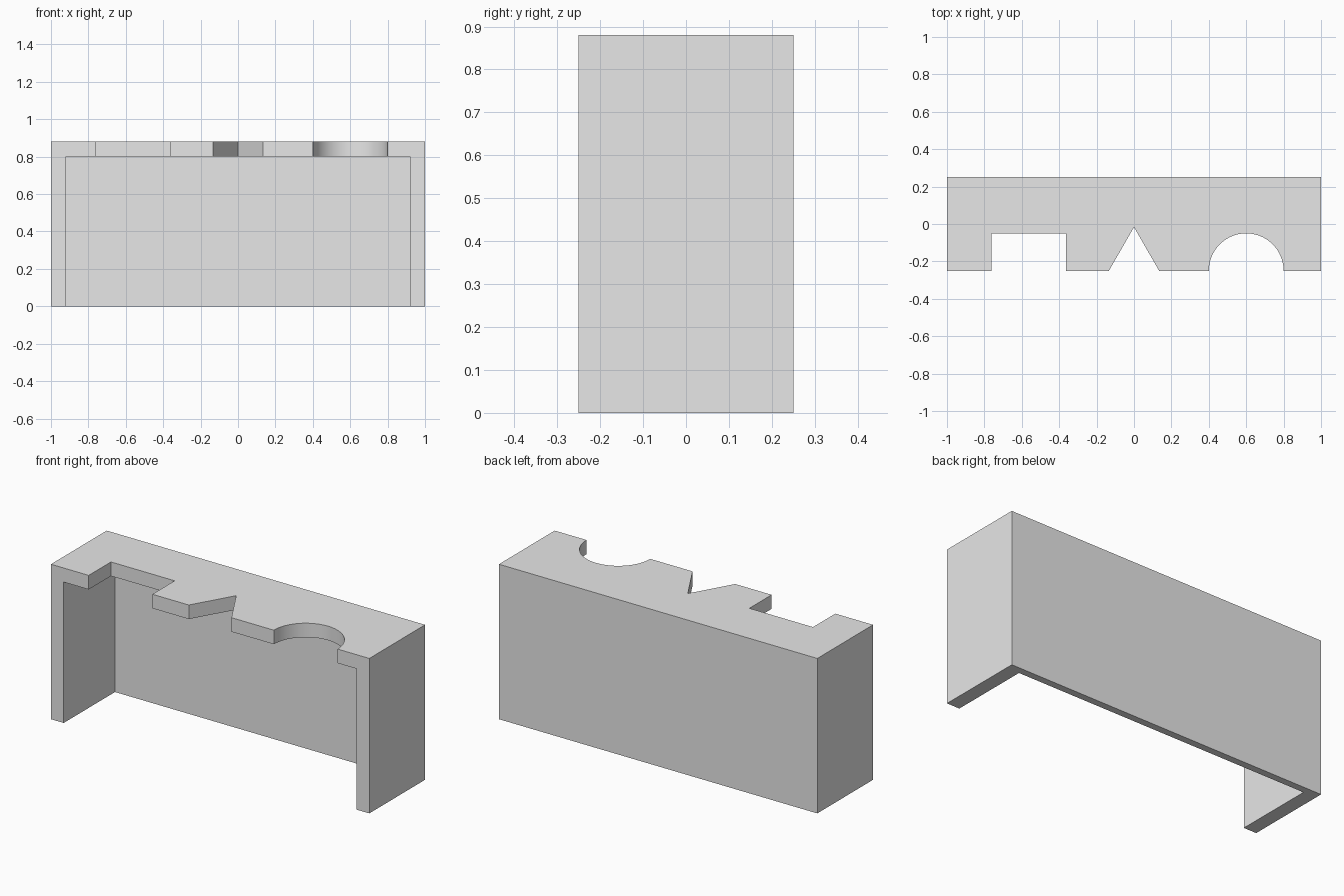
import bpy, bmesh, math

cube = bpy.data.objects.get("Cube")
if cube:
    bpy.data.objects.remove(cube, do_unlink=True)

HALF_W, HALF_D = 1.0, 0.25
HEIGHT, SIDE, BACK = 0.88, 0.08, 0.04
SHELF = HEIGHT - SIDE

grey = bpy.data.materials.new("plain grey")
grey.use_nodes = True
grey.diffuse_color = (0.8, 0.8, 0.8, 1)
grey.node_tree.nodes["Principled BSDF"].inputs["Base Color"].default_value = grey.diffuse_color


def prism(name, outline, z0, z1):
    """Extrude a flat outline (counter-clockwise) from z0 to z1."""
    bm = bmesh.new()
    face = bm.faces.new([bm.verts.new((x, y, z0)) for x, y in outline])
    new = bmesh.ops.extrude_face_region(bm, geom=[face])["geom"]
    top = [v for v in new if isinstance(v, bmesh.types.BMVert)]
    bmesh.ops.translate(bm, verts=top, vec=(0, 0, z1 - z0))
    bmesh.ops.recalc_face_normals(bm, faces=bm.faces)
    mesh = bpy.data.meshes.new(name)
    bm.to_mesh(mesh)
    bm.free()
    mesh.materials.append(grey)
    obj = bpy.data.objects.new(name, mesh)
    bpy.context.collection.objects.link(obj)
    return obj


# Walls: one U-shaped outline holding both sides and the thin back
inner_x, inner_y = HALF_W - SIDE, HALF_D - BACK
prism("side_and_back_walls", [
    (-HALF_W, -HALF_D), (-inner_x, -HALF_D), (-inner_x, inner_y), (inner_x, inner_y),
    (inner_x, -HALF_D), (HALF_W, -HALF_D), (HALF_W, HALF_D), (-HALF_W, HALF_D)], 0, SHELF)

# Top slab: square, triangular and half-round notches along the front edge
square = [(-0.763, -HALF_D), (-0.763, -0.05), (-0.363, -0.05), (-0.363, -HALF_D)]
triangle = [(-0.134, -HALF_D), (0, -0.016), (0.134, -HALF_D)]
STEPS = 32
arc = [(0.6 - 0.2 * math.cos(math.pi * i / STEPS),
        -HALF_D + 0.2 * math.sin(math.pi * i / STEPS)) for i in range(STEPS + 1)]
slab = prism("notched_top", [(-HALF_W, -HALF_D)] + square + triangle + arc + [
    (HALF_W, -HALF_D), (HALF_W, HALF_D), (-HALF_W, HALF_D)], SHELF, HEIGHT)

# Smooth the round notch only
bpy.context.view_layer.objects.active = slab
slab.select_set(True)
bpy.ops.object.shade_smooth_by_angle(angle=math.radians(30))
